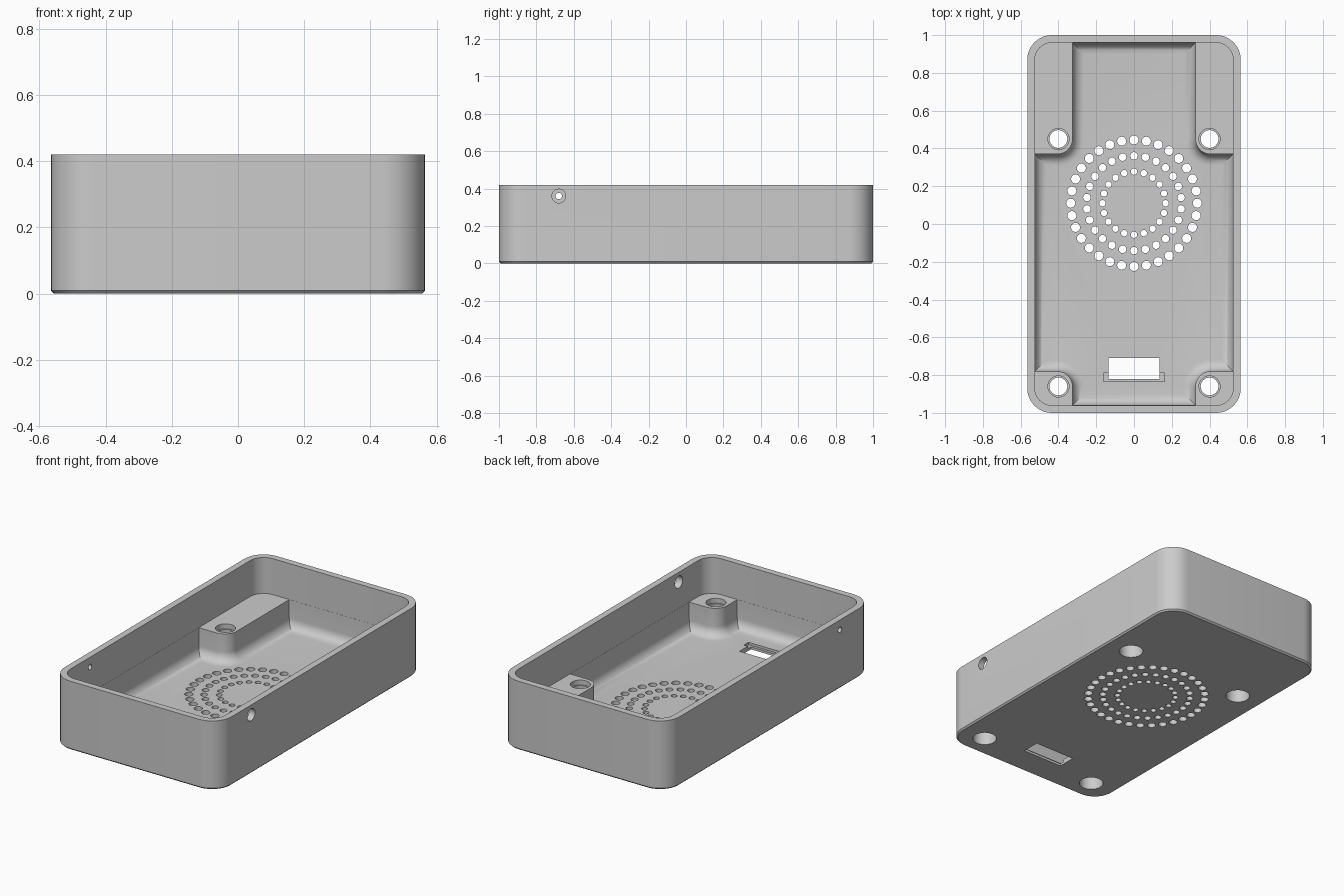
import bpy, bmesh
from math import sin, cos, pi, radians
from mathutils import Vector

if "Cube" in bpy.data.objects:
    bpy.data.objects.remove(bpy.data.objects["Cube"], do_unlink=True)

W, L, H = 0.565, 1.0, 0.42        # half width, half length, height
WALL, FLOOR, BOSS = 0.04, 0.03, 0.2
FILLET = 0.06

grey = bpy.data.materials.new("plain grey")
grey.use_nodes = True
grey.diffuse_color = (0.6, 0.6, 0.6, 1)
grey.node_tree.nodes["Principled BSDF"].inputs["Base Color"].default_value = (0.6, 0.6, 0.6, 1)


def arc(cx, cy, r, a0, a1, n=10):
    return [Vector((cx + r * cos(radians(a0 + (a1 - a0) * i / n)),
                    cy + r * sin(radians(a0 + (a1 - a0) * i / n)))) for i in range(n + 1)]


def rounded_rect(w, l, r):
    pts = []
    for i, (sx, sy) in enumerate([(1, 1), (-1, 1), (-1, -1), (1, -1)]):
        pts += arc(sx * (w - r), sy * (l - r), r, 90 * i, 90 * i + 90)
    return pts


def inset(pts, d):
    """Mitred inward offset of a clockwise outline."""
    out = []
    for i, p in enumerate(pts):
        a = (p - pts[i - 1]).normalized()
        b = (pts[(i + 1) % len(pts)] - p).normalized()
        n1, n2 = Vector((a.y, -a.x)), Vector((b.y, -b.x))
        out.append(p + d * (n1 + n2) / (1 + n1.dot(n2)))
    return out


def loft(bm, rings):
    """Closed solid through rings of equal length."""
    rows = [[bm.verts.new(p) for p in ring] for ring in rings]
    for a, b in zip(rows, rows[1:]):
        for i in range(len(a)):
            bm.faces.new((a[i - 1], a[i], b[i], b[i - 1]))
    bm.faces.new(rows[0])
    bm.faces.new(rows[-1])


def level(pts, z):
    return [(p.x, p.y, z) for p in pts]


def prism(bm, pts, z0, z1):
    loft(bm, [level(pts, z0), level(pts, z1)])


def hole(bm, x, y, r, z0, z1, n=32):
    prism(bm, arc(x, y, r, 0, 360 - 360 / n, n - 1), z0, z1)


def side_hole(bm, x0, x1, y, z, r):
    ring = arc(y, z, r, 0, 345, 23)
    loft(bm, [[(x, p.x, p.y) for p in ring] for x in (x0, x1)])


def box(bm, x, y0, y1, z0, z1):
    prism(bm, [Vector(p) for p in ((-x, y0), (x, y0), (x, y1), (-x, y1))], z0, z1)


def finish(name, bm):
    bmesh.ops.recalc_face_normals(bm, faces=bm.faces)
    mesh = bpy.data.meshes.new(name)
    bm.to_mesh(mesh)
    bm.free()
    mesh.materials.append(grey)
    ob = bpy.data.objects.new(name, mesh)
    bpy.context.collection.objects.link(ob)
    return ob


# Outer block with a small chamfer around the bottom
bm = bmesh.new()
side = rounded_rect(W, L, 0.13)
loft(bm, [level(rounded_rect(W - 0.009, L - 0.009, 0.121), 0), level(side, 0.009), level(side, H)])
case = finish("open_case", bm)
cutters = []

# Upper cavity, above the screw bosses
bm = bmesh.new()
prism(bm, rounded_rect(W - WALL, L - WALL, 0.09), BOSS, H + 0.1)
cutters.append(finish("upper_cavity", bm))

# Lower cavity, running round the four bosses with a filleted floor
bx, ix, iy = 0.325, W - WALL - 0.0008, L - WALL - 0.0008
half = ([Vector((bx, iy))] + arc(bx + 0.08, 0.45, 0.08, 180, 270)
        + [Vector((ix, 0.37)), Vector((ix, -0.78))]
        + arc(bx + 0.08, -0.86, 0.08, 90, 180) + [Vector((bx, -iy))])
outline = half + [Vector((-p.x, p.y)) for p in reversed(half)]
rings = [level(outline, BOSS + 0.05)]
for i in range(9):
    t = pi / 2 * i / 8
    rings.append(level(inset(outline, FILLET * (1 - cos(t))), FLOOR + FILLET * (1 - sin(t))))
bm = bmesh.new()
loft(bm, rings)
cutters.append(finish("lower_cavity", bm))

# Through holes: screws, three speaker rings, connector slot, side holes
screws = [(sx * 0.4, y) for sx in (-1, 1) for y in (0.45, -0.86)]
bm = bmesh.new()
for x, y in screws:
    hole(bm, x, y, 0.047, -0.1, 0.3)
for radius, count, r in ((0.335, 32, 0.024), (0.251, 26, 0.02), (0.167, 20, 0.017)):
    for i in range(count):
        a = 2 * pi * i / count
        hole(bm, radius * sin(a), 0.11 + radius * cos(a), r, -0.1, 0.1, 16)
box(bm, 0.135, -0.82, -0.71, -0.1, 0.1)
side_hole(bm, 0.5, 0.6, -0.68, 0.36, 0.037)
side_hole(bm, -0.6, -0.5, -0.68, 0.36, 0.017)
cutters.append(finish("through_holes", bm))

# Wider steps: bores below and above each screw hole, ledge beside the slot
bm = bmesh.new()
for x, y in screws:
    hole(bm, x, y, 0.068, -0.1, 0.12)
    hole(bm, x, y, 0.056, BOSS - 0.03, 0.3)
box(bm, 0.162, -0.835, -0.79, 0.015, 0.1)
cutters.append(finish("stepped_recesses", bm))

# Cut everything out of the block
bpy.ops.object.select_all(action='DESELECT')
case.select_set(True)
bpy.context.view_layer.objects.active = case
for c in cutters:
    c.hide_render = True
    mod = case.modifiers.new(c.name, 'BOOLEAN')
    mod.operation, mod.solver, mod.object = 'DIFFERENCE', 'EXACT', c
    bpy.ops.object.modifier_apply(modifier=mod.name)
for c in cutters:
    bpy.data.objects.remove(c, do_unlink=True)
bpy.ops.object.shade_smooth_by_angle(angle=radians(30))
